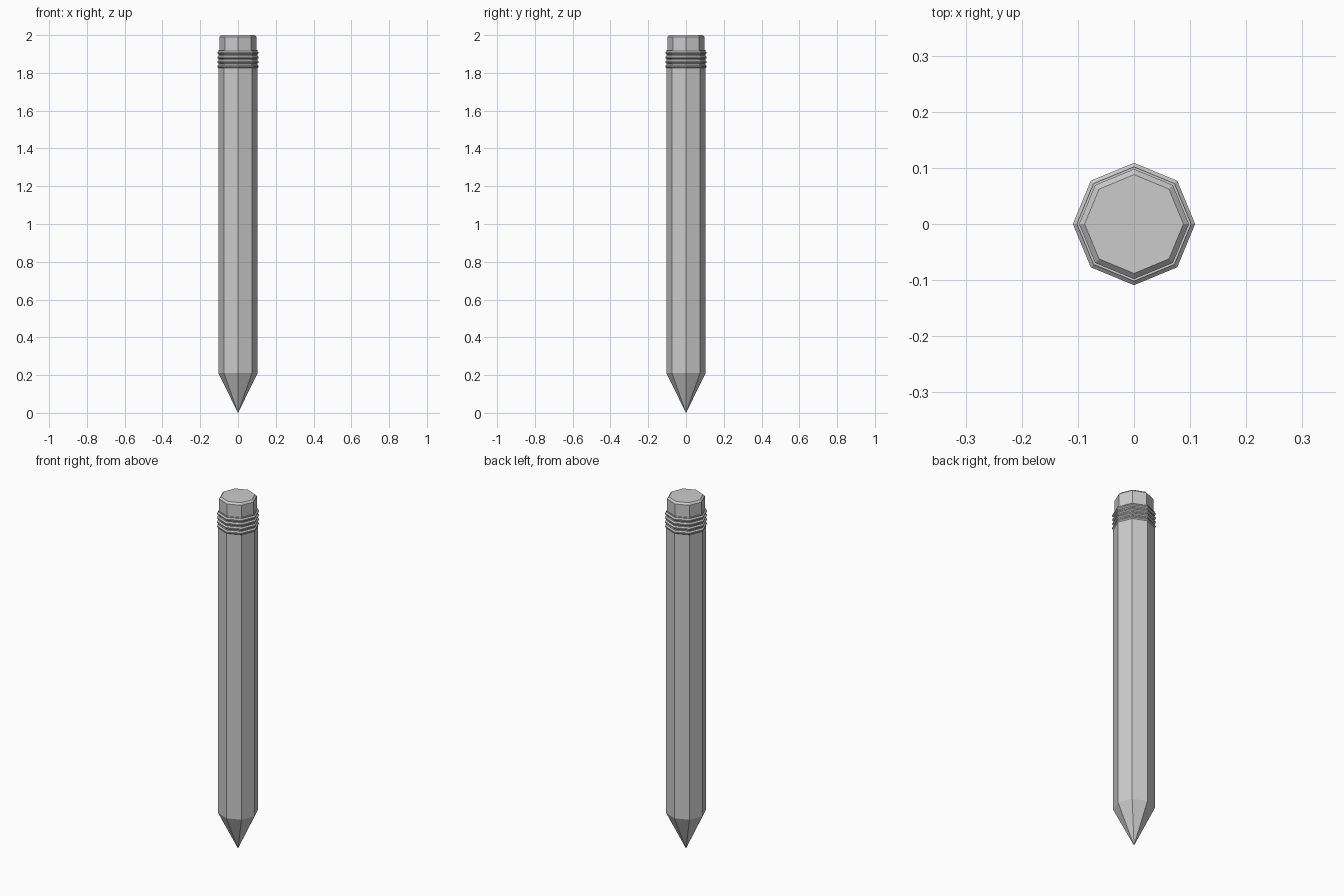
import bpy, bmesh, math

cube = bpy.data.objects.get("Cube")
if cube:
    bpy.data.objects.remove(cube, do_unlink=True)

SIDES = 8

grey = bpy.data.materials.new("light grey")
grey.use_nodes = True
grey.diffuse_color = (0.6, 0.6, 0.6, 1)
grey.node_tree.nodes["Principled BSDF"].inputs["Base Color"].default_value = (0.6, 0.6, 0.6, 1)


def lathe(name, profile):
    """Flat-faced octagonal solid from (radius, height) points, bottom to top."""
    bm = bmesh.new()
    rings = []
    for r, z in profile:
        if r == 0:
            rings.append([bm.verts.new((0, 0, z))] * SIDES)
        else:
            angles = [math.tau * i / SIDES for i in range(SIDES)]
            rings.append([bm.verts.new((r * math.cos(a), r * math.sin(a), z)) for a in angles])
    for low, high in zip(rings, rings[1:]):
        for i in range(SIDES):
            j = (i + 1) % SIDES
            corners = dict.fromkeys((low[i], low[j], high[j], high[i]))
            bm.faces.new(list(corners))
    if profile[0][0] > 0:
        bm.faces.new(rings[0][::-1])
    if profile[-1][0] > 0:
        bm.faces.new(rings[-1])
    bmesh.ops.recalc_face_normals(bm, faces=bm.faces)
    mesh = bpy.data.meshes.new(name)
    bm.to_mesh(mesh)
    bm.free()
    mesh.materials.append(grey)
    obj = bpy.data.objects.new(name, mesh)
    bpy.context.collection.objects.link(obj)
    return obj


# Sharpened point and long barrel
lathe("pencil_barrel", [(0, 0), (0.104, 0.21), (0.104, 1.825)])

# Ribbed metal band: four ridges
ribs = [(0.104, 1.825)]
for k in range(4):
    z = 1.825 + 0.024 * k
    ribs += [(0.109, z + 0.006), (0.109, z + 0.012), (0.102, z + 0.018), (0.102, z + 0.024)]
lathe("ribbed_band", ribs)

# Eraser with a chamfered top
lathe("eraser", [(0.098, 1.91), (0.098, 1.99), (0.088, 2.0)])
